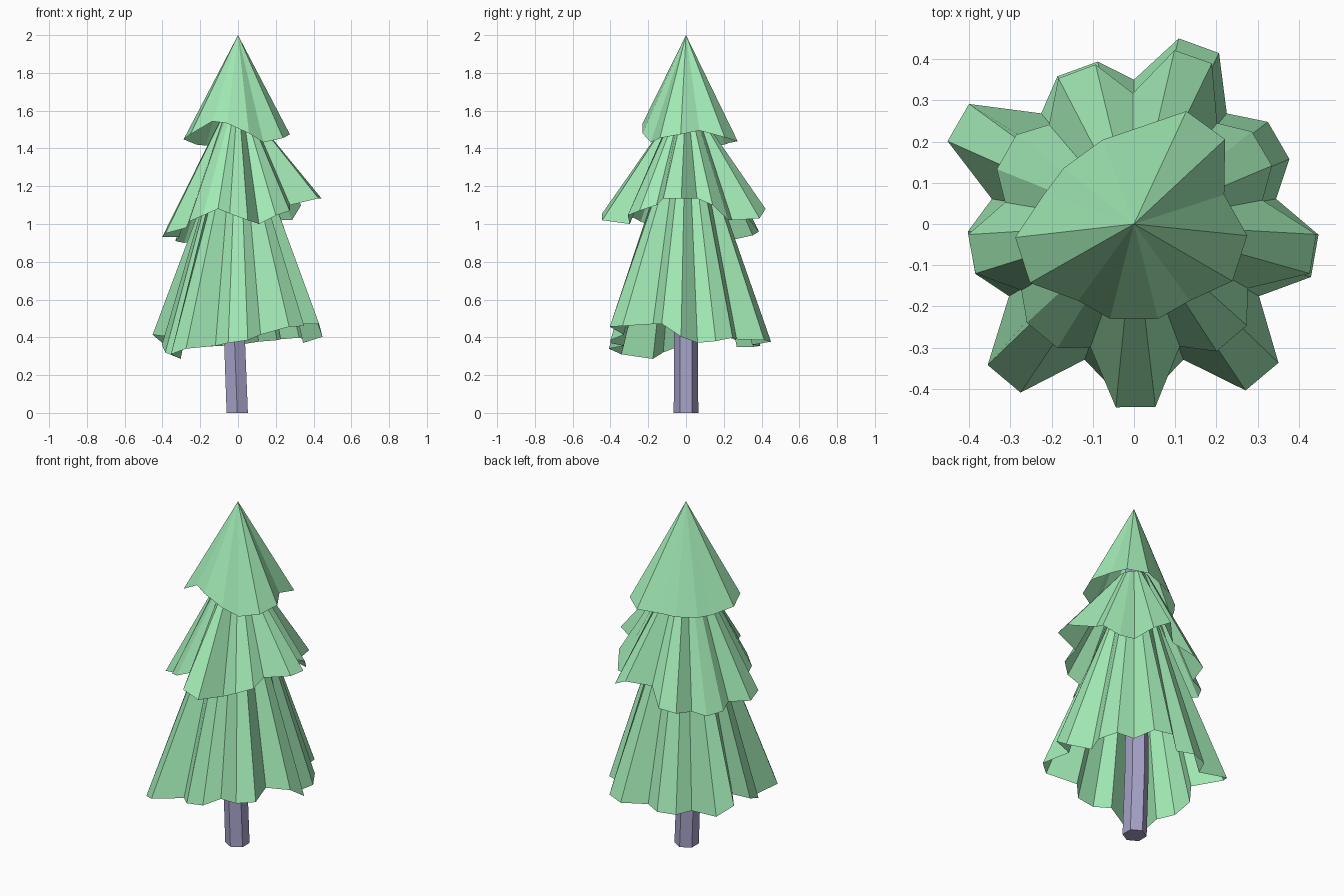
import bpy, bmesh, math
from mathutils import Vector

if "Cube" in bpy.data.objects:
    bpy.data.objects.remove(bpy.data.objects["Cube"])


def material(name, color):
    m = bpy.data.materials.new(name)
    m.diffuse_color = (*color, 1)
    m.use_nodes = True
    m.node_tree.nodes["Principled BSDF"].inputs["Base Color"].default_value = m.diffuse_color
    return m


def make_object(name, bm, mat):
    bmesh.ops.recalc_face_normals(bm, faces=bm.faces)
    mesh = bpy.data.meshes.new(name)
    bm.to_mesh(mesh)
    bm.free()
    mesh.materials.append(mat)
    ob = bpy.data.objects.new(name, mesh)
    bpy.context.collection.objects.link(ob)
    return ob


def branch_tier(name, mat, start, half_width, valley_r, lobes, top_z, top_r):
    """Open skirt: each lobe is (reach, z, z, z of the valley after it), clockwise from above."""
    bm = bmesh.new()
    step = 2 * math.pi / len(lobes)
    rim = []
    for i, (reach, z1, z2, zv) in enumerate(lobes):
        a = math.radians(start) - i * step
        out = Vector((math.cos(a), math.sin(a), 0))
        side = Vector((-math.sin(a), math.cos(a), 0)) * half_width
        b = a - step / 2
        rim.append(out * reach + side + Vector((0, 0, z1)))
        rim.append(out * reach - side + Vector((0, 0, z2)))
        rim.append(Vector((math.cos(b) * valley_r, math.sin(b) * valley_r, zv)))
    low = [bm.verts.new(p) for p in rim]
    n = len(low)
    if top_r == 0:
        tip = bm.verts.new((0, 0, top_z))
        for i in range(n):
            bm.faces.new((low[i], low[(i + 1) % n], tip))
    else:
        high = []
        for p in rim:
            d = Vector((p.x, p.y, 0)).normalized() * top_r
            high.append(bm.verts.new((d.x, d.y, top_z)))
        for i in range(n):
            j = (i + 1) % n
            bm.faces.new((low[i], low[j], high[j], high[i]))
    return make_object(name, bm, mat)


green = material("needles", (0.36, 0.82, 0.46))
bark = material("bark", (0.38, 0.36, 0.58))

# Six-sided, slightly bent trunk
bm = bmesh.new()
rings = []
for x, z, r in [(-0.004, 0, 0.065), (-0.019, 0.4, 0.064), (-0.02, 1.0, 0.058), (-0.005, 1.65, 0.05)]:
    rings.append([bm.verts.new((x + r * math.sin(k * math.pi / 3), r * math.cos(k * math.pi / 3), z))
                  for k in range(6)])
for lo, hi in zip(rings, rings[1:]):
    for k in range(6):
        j = (k + 1) % 6
        bm.faces.new((lo[k], lo[j], hi[j], hi[k]))
bm.faces.new(rings[0])
bm.faces.new(rings[-1])
make_object("trunk", bm, bark)

# Bottom skirt of branches
branch_tier("lower_branches", green, 70, 0.052, 0.35, [
    (0.46, 0.377, 0.385, 0.39), (0.405, 0.398, 0.38, 0.371), (0.445, 0.403, 0.472, 0.47),
    (0.483, 0.46, 0.456, 0.414), (0.40, 0.385, 0.37, 0.355), (0.49, 0.34, 0.31, 0.286),
    (0.40, 0.32, 0.36, 0.40), (0.492, 0.414, 0.37, 0.35), (0.40, 0.35, 0.355, 0.36)], 1.33, 0.12)

# Middle skirt
branch_tier("middle_branches", green, 70.5, 0.048, 0.317, [
    (0.43, 1.08, 1.03, 1.02), (0.36, 1.02, 1.10, 1.136), (0.44, 1.136, 1.136, 1.10),
    (0.365, 1.07, 1.045, 1.0), (0.444, 1.02, 1.055, 1.08), (0.35, 1.045, 1.013, 0.98),
    (0.40, 0.95, 0.93, 0.93), (0.355, 0.91, 0.90, 0.915), (0.395, 0.94, 0.96, 1.04)], 1.57, 0.085)

# Pointed top
branch_tier("top_branches", green, 54, 0.058, 0.23, [
    (0.296, 1.438, 1.459, 1.495), (0.27, 1.475, 1.455, 1.432), (0.23, 1.48, 1.533, 1.544),
    (0.284, 1.475, 1.448, 1.42), (0.21, 1.415, 1.42, 1.43)], 2.0, 0)
